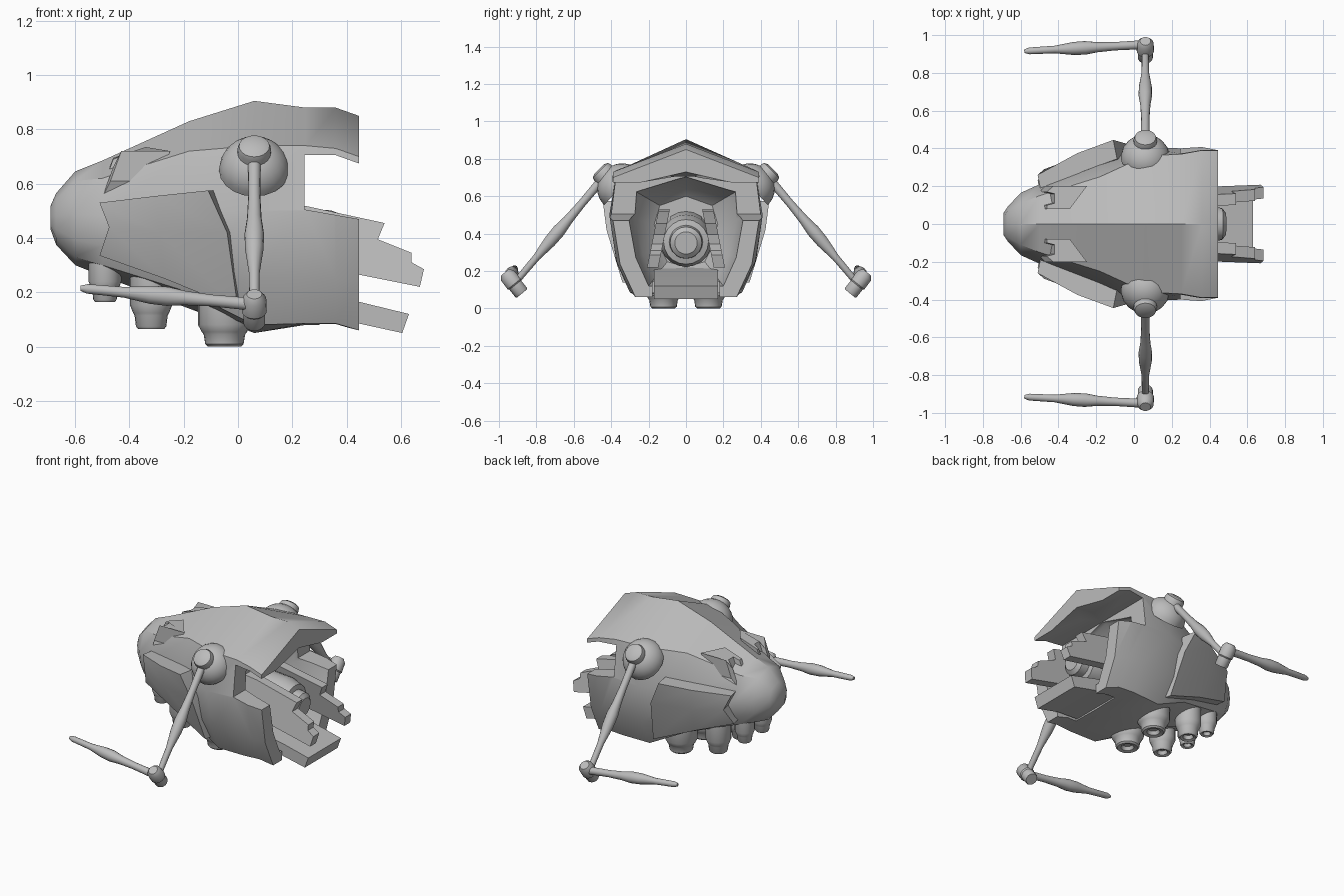
import bpy
import bmesh
import math
from mathutils import Vector

if "Cube" in bpy.data.objects:
    bpy.data.objects.remove(bpy.data.objects["Cube"], do_unlink=True)

GREY = (0.5, 0.5, 0.5, 1.0)
grey = bpy.data.materials.new("plain_grey")
grey.use_nodes = True
grey.diffuse_color = GREY
grey.node_tree.nodes["Principled BSDF"].inputs["Base Color"].default_value = GREY


def make_object(name, bm):
    """Turn a bmesh into a grey object in the scene."""
    bmesh.ops.recalc_face_normals(bm, faces=bm.faces)
    mesh = bpy.data.meshes.new(name)
    bm.to_mesh(mesh)
    bm.free()
    mesh.materials.append(grey)
    obj = bpy.data.objects.new(name, mesh)
    bpy.context.collection.objects.link(obj)
    return obj


def finish(obj, mirror=False, angle=35):
    """Mirror across y if asked, apply modifiers, smooth the soft edges."""
    if mirror:
        mod = obj.modifiers.new("mirror", "MIRROR")
        mod.use_axis = (False, True, False)
        mod.use_clip = False
        mod.use_mirror_merge = False
    bpy.ops.object.select_all(action="DESELECT")
    obj.select_set(True)
    bpy.context.view_layer.objects.active = obj
    for mod in list(obj.modifiers):
        bpy.ops.object.modifier_apply(modifier=mod.name)
    bpy.ops.object.shade_smooth_by_angle(angle=math.radians(angle))
    return obj


def skin(bm, rings, cap=True):
    """Bridge equal closed rings of points and cap both ends."""
    loops = [[bm.verts.new(p) for p in ring] for ring in rings]
    count = len(loops[0])
    for a, b in zip(loops, loops[1:]):
        for i in range(count):
            j = (i + 1) % count
            bm.faces.new((a[i], a[j], b[j], b[i]))
    if cap:
        bm.faces.new(loops[0])
        bm.faces.new(loops[-1])


def lathe(name, start, end, profile, mirror=True, sides=20):
    """Spin (fraction along axis, radius) pairs around the line start-end."""
    start, end = Vector(start), Vector(end)
    axis = end - start
    turn = axis.to_track_quat("Z", "Y")
    rings = []
    for t, r in profile:
        angles = [math.tau * i / sides for i in range(sides)]
        rings.append([start + axis * t + turn @ Vector((r * math.cos(a), r * math.sin(a), 0))
                      for a in angles])
    bm = bmesh.new()
    skin(bm, rings)
    return finish(make_object(name, bm), mirror)


def prism(name, outline, y_near, y_far, lean=0.0, pivot=0.0):
    """Extrude an x-z outline along y; lean shifts y with height."""
    bm = bmesh.new()
    skin(bm, [[(x, y + lean * (z - pivot), z) for x, z in outline] for y in (y_near, y_far)])
    return make_object(name, bm)


def section(x, top, eave, side, low, keel):
    """Full hull cross-section from its half profile."""
    belly = ((side[0] * 0.4 + low[0] * 0.6) * 1.1, side[1] * 0.4 + low[1] * 0.6)
    half = [eave, side, belly, low]
    right = [(x, y, z) for y, z in half]
    left = [(x, -y, z) for y, z in reversed(half)]
    return [(x, 0, top)] + right + [(x, 0, keel)] + left


# Hull: outer shell from nose to tail, then the hollow going back inside
stations = [
    (-0.69, 0.52, (0.04, 0.51), (0.06, 0.48), (0.04, 0.44), 0.43),
    (-0.67, 0.565, (0.07, 0.54), (0.09, 0.48), (0.07, 0.4), 0.375),
    (-0.6, 0.645, (0.11, 0.61), (0.165, 0.49), (0.12, 0.33), 0.3),
    (-0.5, 0.685, (0.15, 0.62), (0.21, 0.48), (0.15, 0.3), 0.26),
    (-0.18, 0.83, (0.25, 0.72), (0.34, 0.5), (0.25, 0.2), 0.14),
    (0.06, 0.905, (0.36, 0.74), (0.41, 0.5), (0.29, 0.08), 0.05),
    (0.25, 0.88, (0.37, 0.74), (0.4, 0.5), (0.3, 0.085), 0.08),
    (0.36, 0.88, (0.39, 0.73), (0.41, 0.5), (0.29, 0.085), 0.08),
    (0.445, 0.85, (0.39, 0.7), (0.395, 0.5), (0.27, 0.06), 0.06),
    (0.445, 0.73, (0.3, 0.66), (0.31, 0.5), (0.2, 0.12), 0.11),
    (0.22, 0.7, (0.26, 0.62), (0.27, 0.48), (0.17, 0.16), 0.15),
    (0.12, 0.6, (0.14, 0.55), (0.17, 0.45), (0.1, 0.25), 0.22),
]
bm = bmesh.new()
skin(bm, [section(*s) for s in stations])
hull = make_object("hull", bm)

# Side notches and the floor slot at the tail
notch = prism("notch_cutter", [(0.245, 0.505), (0.245, 0.705), (0.36, 0.705),
                               (0.5, 0.655), (0.5, 0.46)], -1, 1)
slot = prism("slot_cutter", [(0.3, -0.1), (0.3, 0.2), (0.6, 0.2), (0.6, -0.1)], -0.18, 0.18)
for cutter in (notch, slot):
    mod = hull.modifiers.new(cutter.name, "BOOLEAN")
    mod.operation = "DIFFERENCE"
    mod.solver = "EXACT"
    mod.object = cutter
finish(hull, angle=40)
for cutter in (notch, slot):
    bpy.data.objects.remove(cutter, do_unlink=True)

# Side armour: a bent plate thickened towards the hull
columns = [
    [(-0.51, 0.26, 0.53), (-0.475, 0.29, 0.44), (-0.51, 0.23, 0.335)],
    [(-0.3, 0.375, 0.555), (-0.29, 0.36, 0.42), (-0.27, 0.29, 0.25)],
    [(-0.11, 0.445, 0.575), (-0.04, 0.425, 0.42), (0.0, 0.34, 0.14)],
]
bm = bmesh.new()
grid = [[bm.verts.new(p) for p in col] for col in columns]
for a, b in zip(grid, grid[1:]):
    for i in range(len(a) - 1):
        bm.faces.new((a[i], a[i + 1], b[i + 1], b[i]))
extra = bmesh.ops.extrude_face_region(bm, geom=bm.faces[:], use_keep_orig=True)
inner = [v for v in extra["geom"] if isinstance(v, bmesh.types.BMVert)]
bmesh.ops.translate(bm, verts=inner, vec=(0.02, -0.1, 0))
finish(make_object("side_armour", bm), mirror=True)

# Brow plates: raised outer edge, notched front
brow_top = [(-0.43, 0.2, 0.72), (-0.25, 0.2, 0.72), (-0.34, 0.08, 0.735), (-0.46, 0.08, 0.695),
            (-0.46, 0.1, 0.69), (-0.42, 0.11, 0.705), (-0.42, 0.16, 0.705), (-0.46, 0.17, 0.66)]
bm = bmesh.new()
skin(bm, [brow_top, [(x - 0.04, y, z - 0.11) for x, y, z in brow_top]])
finish(make_object("brow_plate", bm), mirror=True)

# Tail rails, tongue and engine
rail = prism("tail_rail", [(0.15, 0.53), (0.24, 0.52), (0.54, 0.455), (0.515, 0.395),
                           (0.64, 0.345), (0.64, 0.31), (0.685, 0.285), (0.67, 0.22),
                           (0.445, 0.265), (0.15, 0.32)], 0.12, 0.18, lean=-0.2, pivot=0.36)
finish(rail, mirror=True)
finish(prism("tail_tongue", [(0.12, 0.22), (0.445, 0.165), (0.63, 0.12), (0.605, 0.05),
                             (0.445, 0.085), (0.12, 0.1)], -0.17, 0.17))
lathe("tail_engine", (0.1, 0, 0.38), (0.485, 0, 0.35),
      [(0, 0.14), (0.6, 0.14), (0.8, 0.12), (0.82, 0.09), (0.95, 0.085), (1, 0.06)], mirror=False)

# Shoulder collar and joint
dome = [(math.sin(a), math.cos(a)) for a in [math.pi * i / 16 for i in range(8)]]
collar = [(t, r * 0.13) for t, r in dome] + [(1, 0.02)]
lathe("shoulder_collar", (0.06, 0.35, 0.65), (0.06, 0.44, 0.73), collar)
knob = [(0, 0.058), (0.8, 0.062), (0.93, 0.056), (1, 0.035)]
lathe("shoulder_joint", (0.06, 0.37, 0.65), (0.06, 0.465, 0.745), knob)

# Two-part arm with swollen middles
limb = [(0, 0.024), (0.25, 0.022), (0.4, 0.027), (0.5, 0.036), (0.6, 0.034),
        (0.75, 0.02), (0.96, 0.018), (1, 0.01)]
lathe("upper_arm", (0.06, 0.44, 0.7), (0.06, 0.92, 0.13), limb, sides=14)
lathe("forearm", (0.06, 0.95, 0.155), (-0.58, 0.915, 0.215), limb, sides=14)
lathe("elbow_joint", (0.06, 0.877, 0.08), (0.06, 0.968, 0.193),
      [(0, 0.036), (0.05, 0.04), (0.4, 0.04), (0.45, 0.046), (0.85, 0.044), (1, 0.028)])

# Belly thrusters, three pairs growing towards the tail
cup = [(0, 1.0), (0.55, 1.0), (0.7, 0.85), (0.75, 0.78), (0.95, 0.72), (1, 0.62), (0.97, 0.4), (0.85, 0.3)]
for place, x, y, top, bottom, radius in (("front", -0.49, 0.09, 0.33, 0.165, 0.06),
                                         ("middle", -0.32, 0.12, 0.26, 0.065, 0.078),
                                         ("rear", -0.05, 0.12, 0.18, 0.0, 0.098)):
    lathe(place + "_thruster", (x, y, top), (x, y, bottom), [(t, r * radius) for t, r in cup])
